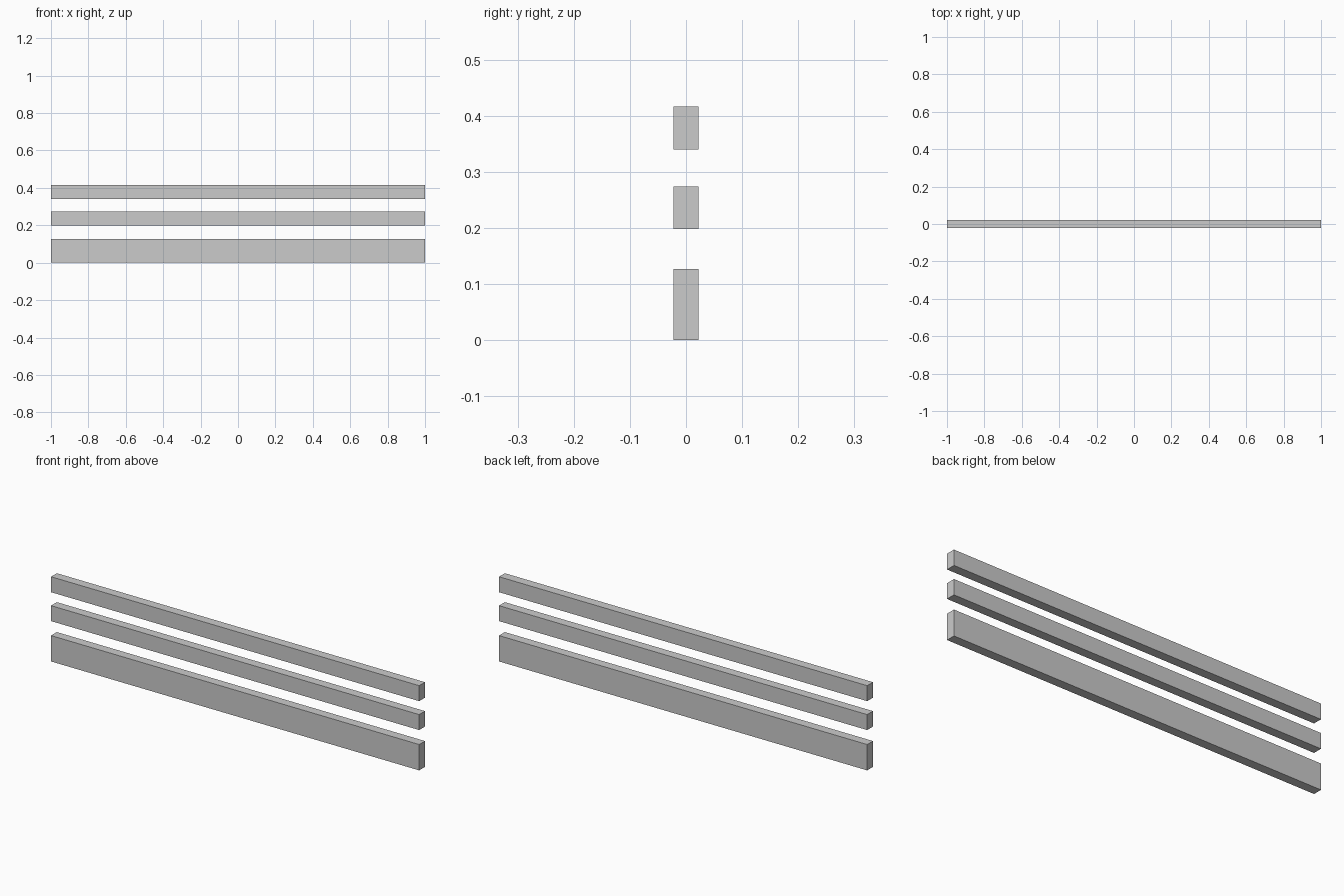
import bpy

if "Cube" in bpy.data.objects:
    bpy.data.objects.remove(bpy.data.objects["Cube"])

LENGTH, DEPTH = 2.0, 0.045


def rail(name, z0, z1):
    bpy.ops.mesh.primitive_cube_add(size=1, location=(0, 0, (z0 + z1) / 2))
    obj = bpy.context.object
    obj.name = name
    obj.scale = (LENGTH, DEPTH, z1 - z0)
    bpy.ops.object.transform_apply(location=False, rotation=False, scale=True)


# Wide bottom board and two narrower rails above it
rail("bottom_board", 0.0, 0.127)
rail("middle_rail", 0.198, 0.274)
rail("top_rail", 0.34, 0.416)
